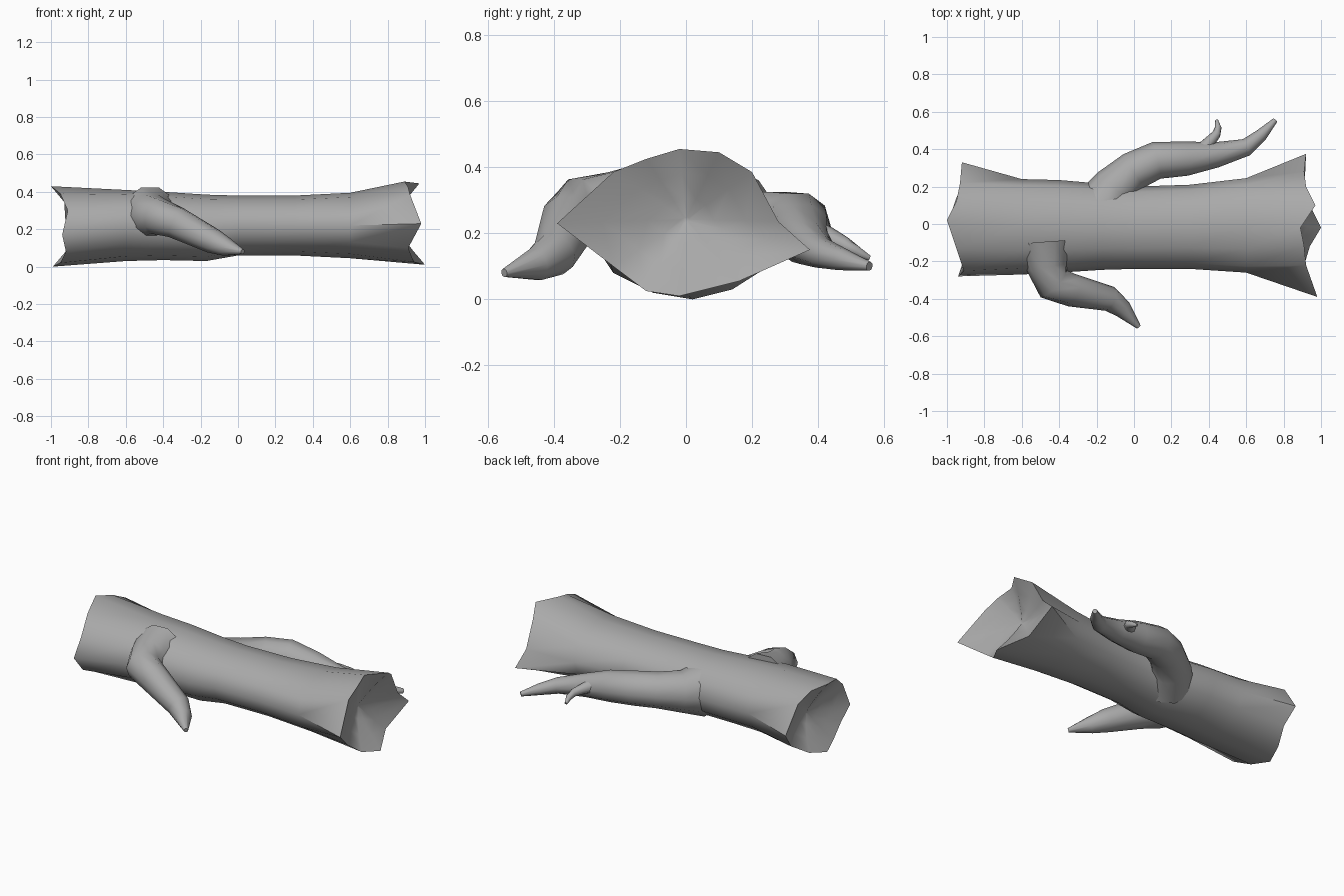
import bpy, bmesh, math
from mathutils import Vector

cube = bpy.data.objects.get("Cube")
if cube:
    bpy.data.objects.remove(cube, do_unlink=True)

grey = bpy.data.materials.new("bark grey")
grey.use_nodes = True
grey.diffuse_color = (0.4, 0.4, 0.4, 1)
grey.node_tree.nodes["Principled BSDF"].inputs["Base Color"].default_value = (0.4, 0.4, 0.4, 1)


def loft(name, rings):
    """Skin a list of equal-sized rings; flat caps close single ends."""
    bm = bmesh.new()
    rows = [[bm.verts.new(co) for co in ring] for ring in rings]
    count = len(rows[0])
    for low, high in zip(rows, rows[1:]):
        for i in range(count):
            j = (i + 1) % count
            bm.faces.new((low[i], low[j], high[j], high[i]))
    for row in (rows[0], rows[-1]):
        bm.faces.new(row)
    bmesh.ops.recalc_face_normals(bm, faces=bm.faces[:])
    mesh = bpy.data.meshes.new(name)
    bm.to_mesh(mesh)
    bm.free()
    mesh.materials.append(grey)
    obj = bpy.data.objects.new(name, mesh)
    bpy.context.collection.objects.link(obj)
    bpy.ops.object.select_all(action="DESELECT")
    obj.select_set(True)
    bpy.context.view_layer.objects.active = obj
    bpy.ops.object.shade_smooth_by_angle(angle=math.radians(55))
    return obj


def branch(name, path, sides=10):
    """Tapered limb through (x, y, z, radius) stations."""
    points = [Vector(p[:3]) for p in path]
    rings = []
    for i, (centre, station) in enumerate(zip(points, path)):
        before = points[max(i - 1, 0)]
        after = points[min(i + 1, len(points) - 1)]
        along = (after - before).normalized()
        side = along.cross(Vector((0, 0, 1))).normalized()
        up = side.cross(along)
        turns = [2 * math.pi * k / sides for k in range(sides)]
        rings.append([centre + station[3] * (side * math.cos(a) + up * math.sin(a)) for a in turns])
    return loft(name, rings)


def trunk_ring(x, y_min, y_max, z_min, z_max, sides=12):
    ring = []
    for k in range(sides):
        a = 2 * math.pi * k / sides
        y = (y_min + y_max + (y_max - y_min) * math.sin(a)) / 2
        z = (z_min + z_max + (z_max - z_min) * math.cos(a)) / 2
        ring.append(Vector((x, y, z)))
    return ring


def hollow(rim, depth):
    """Rings sinking from a jagged rim to a dished centre, deepest first."""
    centre = sum(rim, Vector()) / len(rim)
    rings = []
    for scale, sink in ((0.04, 1), (0.3, 0.8), (0.65, 0.45)):
        ring = []
        for p in rim:
            q = centre.lerp(p, scale)
            q.x += depth * sink
            ring.append(q)
        rings.append(ring)
    return rings


# Jagged broken ends of the trunk, listed from the top around the back
right_rim = [Vector(p) for p in (
    (-1, .02, .43), (-.95, .12, .41), (-.93, .22, .36), (-.92, .33, .2),
    (-.9, .25, .1), (-.95, .14, .03), (-.99, .02, 0), (-.95, -.1, .02),
    (-.92, -.22, .08), (-.94, -.28, .17), (-.91, -.25, .3), (-.95, -.13, .39))]
left_rim = [Vector(p) for p in (
    (.89, -.02, .455), (.97, .1, .445), (.92, .2, .385), (.91, .28, .235),
    (.92, .375, .15), (.91, .16, .055), (1, -.02, .01), (.94, -.12, .025),
    (.91, -.22, .1), (.98, -.39, .23), (.92, -.22, .385), (.91, -.12, .425))]

# Trunk
stations = [
    (-.6, -.27, .24, .03, .41), (-.4, -.26, .235, .035, .4),
    (-.17, -.245, .215, .03, .385), (0, -.24, .2, .06, .38),
    (.3, -.24, .21, .06, .38), (.6, -.26, .245, .045, .395)]
loft("trunk", hollow(right_rim, .1) + [right_rim]
     + [trunk_ring(*s) for s in stations]
     + [left_rim] + hollow(left_rim, -.1)[::-1])

# Front branch, bending towards the left end
branch("front_branch", [
    (-.47, -.1, .27, .16), (-.46, -.23, .275, .115), (-.43, -.32, .27, .1),
    (-.33, -.355, .235, .088), (-.13, -.4, .135, .068),
    (-.06, -.455, .105, .05), (.025, -.55, .08, .013)])

# Back branch with a small twig
branch("back_branch", [
    (-.17, .08, .2, .16), (-.1, .2, .21, .12), (0, .285, .225, .105),
    (.12, .34, .225, .1), (.28, .35, .2, .092), (.44, .37, .17, .068),
    (.6, .41, .14, .047), (.68, .475, .12, .034), (.755, .555, .1, .014)])
branch("twig", [
    (.35, .37, .2, .05), (.4, .435, .185, .032), (.44, .48, .165, .024),
    (.45, .515, .145, .018), (.442, .555, .125, .008)])
